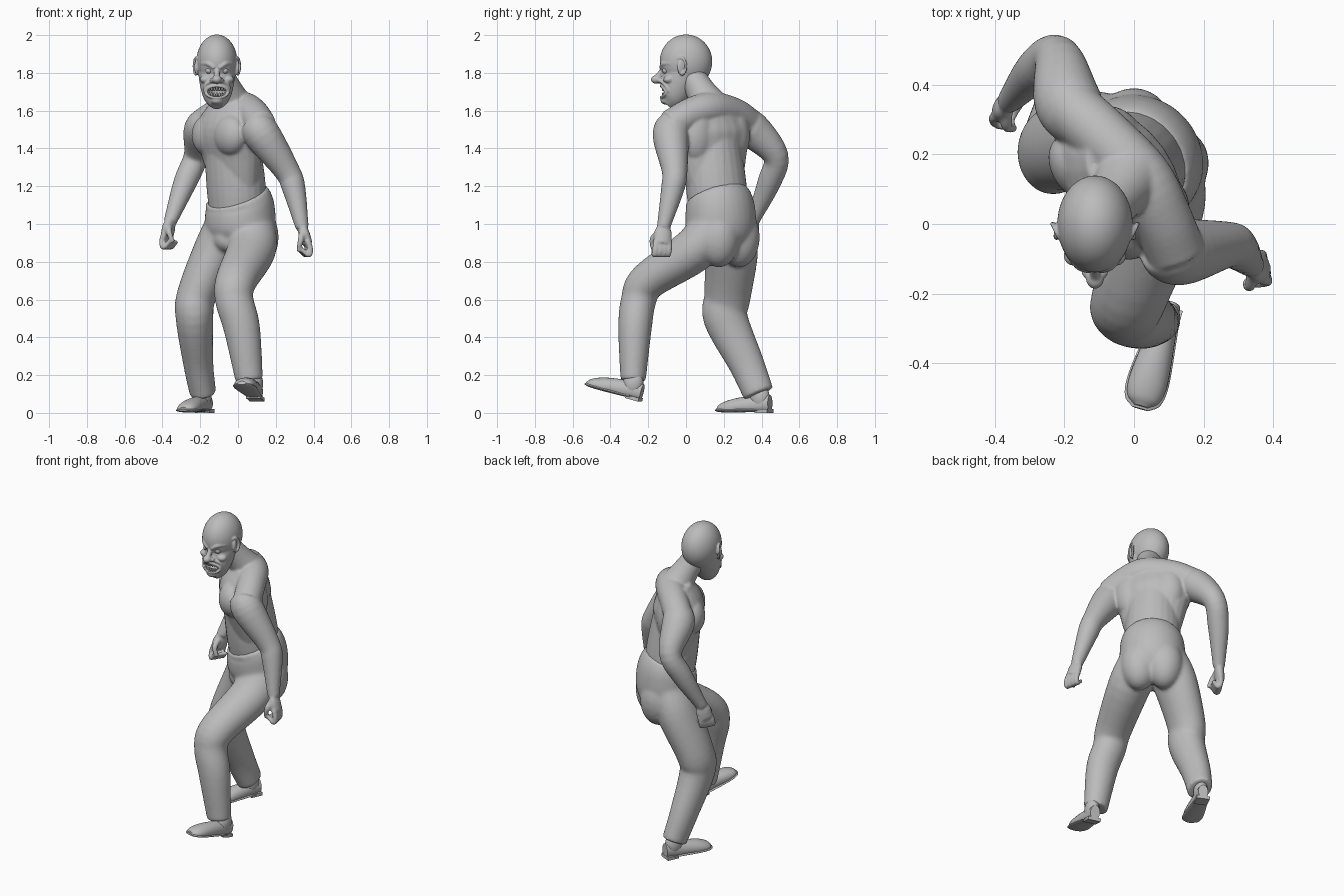
import bpy, bmesh
from math import sin, cos, tau, radians
from mathutils import Vector, Matrix

cube = bpy.data.objects.get("Cube")
if cube:
    bpy.data.objects.remove(cube, do_unlink=True)

colour = (0.5, 0.5, 0.5, 1)
grey = bpy.data.materials.new("plain grey")
grey.use_nodes = True
grey.diffuse_color = colour
grey.node_tree.nodes["Principled BSDF"].inputs["Base Color"].default_value = colour

SIDE = Vector((1, 0, 0))
DEPTH = Vector((0, 1, 0))
UPRIGHT = Matrix.Identity(3)


def turn(degrees):
    return Matrix.Rotation(radians(degrees), 3, 'Z')


def spline(before, start, end, after, t):
    """Catmull-Rom blend between start and end."""
    linear = (end - before) * t
    square = (before * 2 - start * 5 + end * 4 - after) * t * t
    cubic = (start * 3 - before - end * 3 + after) * t ** 3
    return start + (linear + square + cubic) / 2


def tube(bm, points, radii, side=SIDE, flat=1, segments=24, steps=5):
    """Smooth loft along points; flat scales the radius across the side direction."""
    knots = [Vector((*point, radius)) for point, radius in zip(points, radii)]
    knots = [knots[0] * 2 - knots[1], *knots, knots[-1] * 2 - knots[-2]]
    path = [spline(*four, step / steps)
            for four in zip(knots, knots[1:], knots[2:], knots[3:]) for step in range(steps)]
    path.append(knots[-2])
    centres = [knot.to_3d() for knot in path]
    last = len(path) - 1
    rings = []
    for i, centre in enumerate(centres):
        tangent = (centres[min(i + 1, last)] - centres[max(i - 1, 0)]).normalized()
        across = (side - tangent * side.dot(tangent)).normalized()
        out = tangent.cross(across) * flat
        angles = [tau * k / segments for k in range(segments)]
        rings.append([bm.verts.new(centre + (across * cos(a) + out * sin(a)) * path[i].w)
                      for a in angles])
    for ring, following in zip(rings, rings[1:]):
        for k in range(segments):
            n = (k + 1) % segments
            bm.faces.new((ring[k], ring[n], following[n], following[k]))
    bm.faces.new(rings[0])
    bm.faces.new(rings[-1])


def blob(bm, centre, radii, rotation=UPRIGHT, segments=32):
    matrix = Matrix.Translation(centre) @ rotation.to_4x4() @ Matrix.Diagonal((*radii, 1))
    bmesh.ops.create_uvsphere(bm, u_segments=segments, v_segments=segments // 2, radius=1,
                              matrix=matrix)


def finish(bm, name, voxel=0, smooth=5):
    bmesh.ops.recalc_face_normals(bm, faces=bm.faces)
    mesh = bpy.data.meshes.new(name)
    bm.to_mesh(mesh)
    bm.free()
    mesh.materials.append(grey)
    mesh.polygons.foreach_set("use_smooth", [True] * len(mesh.polygons))
    part = bpy.data.objects.new(name, mesh)
    bpy.context.collection.objects.link(part)
    if voxel:
        blend = part.modifiers.new("blend", 'REMESH')
        blend.mode = 'VOXEL'
        blend.voxel_size = voxel
        blend.use_smooth_shade = True
        soften = part.modifiers.new("soften", 'SMOOTH')
        soften.factor = 0.5
        soften.iterations = smooth
    return part


# Torso: waist, rib cage and neck, twisted towards the right
body = bmesh.new()
twist = turn(-55)
tube(body, [(0, .18, 1), (-.01, .16, 1.2), (-.04, .13, 1.5)], [.15, .165, .15], twist @ SIDE, .93)
tube(body, [(-.01, .16, 1.15), (-.03, .14, 1.35), (-.04, .13, 1.5), (-.02, .14, 1.64)],
     [.15, .2, .23, .15], twist @ SIDE, .66)
tube(body, [(-.01, .14, 1.6), (-.05, .08, 1.7), (-.1, .02, 1.8)], [.11, .08, .07])
# shoulder girdle, from the left shoulder over the upper back to the right one
tube(body, [(.12, -.08, 1.52), (.08, .02, 1.58), (.02, .13, 1.61), (-.09, .25, 1.585),
            (-.18, .33, 1.53)], [.085, .085, .09, .085, .085], Vector((0, 0, 1)))
chest = Vector((-.04, .12, 1.5))
for s in (-1, 1):
    # chest muscle and shoulder blade
    blob(body, chest + twist @ Vector((.1 * s, -.07, -.03)), (.11, .08, .11), twist)
    blob(body, chest + twist @ Vector((.11 * s, .06, -.03)), (.1, .08, .15), twist)

# Arms from shoulder to wrist
arm_radii = [.08, .097, .068, .062, .035]
left_arm = [(.08, -.06, 1.54), (.13, -.08, 1.47), (.26, -.06, 1.28), (.295, -.07, 1.19),
            (.34, -.12, .98)]
right_arm = [(-.14, .28, 1.54), (-.19, .35, 1.5), (-.22, .475, 1.36), (-.28, .44, 1.22),
             (-.36, .35, 1.01)]


# Hand with loosely curled fingers
def hand(bm, wrist, down, inward, front):
    frame = Matrix((inward, front, down)).transposed()

    def place(points):
        return [Vector(wrist) + frame @ Vector(point) for point in points]

    knuckles = frame @ DEPTH
    tube(bm, place([(0, 0, -.01), (0, 0, .03), (0, 0, .09)]), [.033, .048, .046], knuckles, .6)
    for finger in range(4):
        y = (finger - 1.5) * .026
        tube(bm, place([(0, y, .07), (0, y, .12), (.02, y, .15), (.05, y, .11)]),
             [.016, .016, .014, .012], knuckles, segments=10)
    tube(bm, place([(.01, .02, .02), (.04, .05, .06), (.07, .03, .12)]), [.019, .017, .012],
         knuckles, segments=10)


for arm, down, inward, front in (
        (left_arm, (.3, -.05, -.95), (-.9, -.2, -.2), (.2, -.95, 0)),
        (right_arm, (-.2, -.15, -.9), (.8, -.5, 0), (-.5, -.8, 0))):
    tube(body, arm, arm_radii)
    hand(body, arm[-1], down, inward, front)
finish(body, "upper_body", .007, 9)

# Trousers: pelvis, seat and two bent legs
trousers = bmesh.new()
hips = turn(-45)
tube(trousers, [(0, .18, .84), (.01, .185, .95), (.01, .18, 1.08), (-.01, .16, 1.15)],
     [.1, .185, .192, .176], hips @ SIDE, .93, segments=32)
pelvis = Vector((.01, .185, .93))
for s in (-1, 1):
    blob(trousers, pelvis + hips @ Vector((.075 * s, .06, 0)), (.11, .11, .16), hips)
blob(trousers, pelvis + hips @ Vector((0, -.1, -.01)), (.07, .07, .07))
left_leg = [(.07, .14, .98), (.07, .04, .86), (-.01, -.2, .7), (-.02, -.25, .6),
            (.02, -.27, .45), (.06, -.28, .17)]
right_leg = [(-.06, .22, .98), (-.12, .24, .85), (-.22, .22, .62), (-.23, .21, .5),
             (-.21, .32, .26), (-.185, .385, .1)]
tube(trousers, left_leg, [.13, .13, .11, .102, .097, .073], flat=.92)
tube(trousers, right_leg, [.12, .12, .105, .1, .08, .07], flat=1.18)
finish(trousers, "trousers", .009, 14)


# Shoe: upper with ankle, sole and heel block
def shoe(name, place, yaw, pitch):
    bm = bmesh.new()
    outline = [(0, 0, 0), (0, -.1, 0), (0, -.22, 0), (0, -.28, 0), (0, -.305, 0)]
    widths = [.03, .043, .056, .048, .02]
    tube(bm, outline, widths)
    for vert in bm.verts:
        y = vert.co.y
        vert.co.z = max(.015, vert.co.z * (1.5 + 3.2 * y) + .05 + .1 * y)
    blob(bm, (0, -.06, .08), (.042, .055, .07))
    sole = [(0, y * 1.02, .014) for x, y, z in outline]
    tube(bm, sole, [width + .005 for width in widths], flat=.2)
    heel = Matrix.Translation((0, -.036, .01)) @ Matrix.Diagonal((.08, .075, .02, 1))
    bmesh.ops.create_cube(bm, size=1, matrix=heel)
    tilt = Matrix.Rotation(radians(pitch), 4, 'X')
    bm.transform(Matrix.Translation(place) @ turn(yaw).to_4x4() @ tilt)
    part = finish(bm, name)
    bpy.context.view_layer.objects.active = part
    part.select_set(True)
    bpy.ops.object.shade_smooth_by_angle(angle=radians(40))
    part.select_set(False)


shoe("left_shoe", (.1, -.245, .06), -16, -15)
shoe("right_shoe", (-.16, .445, 0), -25, 0)

# Head, measured from the middle of the mouth: skull, jaw, nose and brows
mouth = Matrix.Translation((-.112, 0, 1.7))
head = bmesh.new()
blob(head, (0, 0, .16), (.108, .139, .143), segments=64)
tube(head, [(0, -.1, -.07), (0, -.07, -.03), (0, -.04, .04), (0, -.01, .12)],
     [.034, .07, .09, .1], flat=1.05, segments=40)
blob(head, (0, -.11, -.045), (.034, .025, .022))
blob(head, (0, -.156, .065), (.026, .03, .023))
tube(head, [(0, -.11, .14), (0, -.135, .1), (0, -.155, .07)], [.014, .014, .017])
for s in (-1, 1):
    # nostril, cheek, brow and fold beside the mouth
    blob(head, (.024 * s, -.137, .06), (.014, .018, .014))
    blob(head, (.06 * s, -.09, .065), (.03, .03, .022))
    tube(head, [(.012 * s, -.132, .125), (.045 * s, -.12, .148), (.08 * s, -.08, .15)],
         [.011, .013, .01], DEPTH, segments=12)
    tube(head, [(.026 * s, -.137, .057), (.06 * s, -.11, .035), (.07 * s, -.09, 0)],
         [.006, .008, .006], DEPTH, segments=12)
    # ear with a raised rim
    blob(head, (.104 * s, -.024, .13), (.012, .024, .042), turn(25 * s))
    sweep = [k / 2 - .5 for k in range(8)]
    rim = [((.108 + .014 * sin(a)) * s, .028 * sin(a) - .028, .135 + .046 * cos(a)) for a in sweep]
    tube(head, rim, [.007] * len(rim), segments=10)


def face_depth(x):
    return 6 * x * x - .13


# Lips around the open mouth
lips = [(x, face_depth(x), .031 * sin(a))
        for x, a in ((.06 * cos(a), a) for a in (tau * k / 16 for k in range(17)))]
tube(head, lips, [.009] * len(lips), DEPTH, segments=12)
head.transform(mouth)
head_part = finish(head, "head", .0045, 4)

cavity = bmesh.new()
blob(cavity, (0, -.13, 0), (.052, .045, .025))
cavity.transform(mouth)
cutter = finish(cavity, "mouth_cutter")
cutter.hide_render = True
cutter.display_type = 'WIRE'
cutter.hide_set(True)
opening = head_part.modifiers.new("mouth", 'BOOLEAN')
opening.operation = 'DIFFERENCE'
opening.object = cutter

# Teeth and eyes
teeth = bmesh.new()
for i in range(-3, 4):
    for z in (-.015, .015):
        x = i * .0135
        blob(teeth, (x, face_depth(x) + .008, z), (.006, .006, .012), segments=12)
teeth.transform(mouth)
finish(teeth, "teeth")
eyes = bmesh.new()
for s in (-1, 1):
    blob(eyes, (.041 * s, -.106, .112), (.019, .019, .017))
eyes.transform(mouth)
finish(eyes, "eyes")
